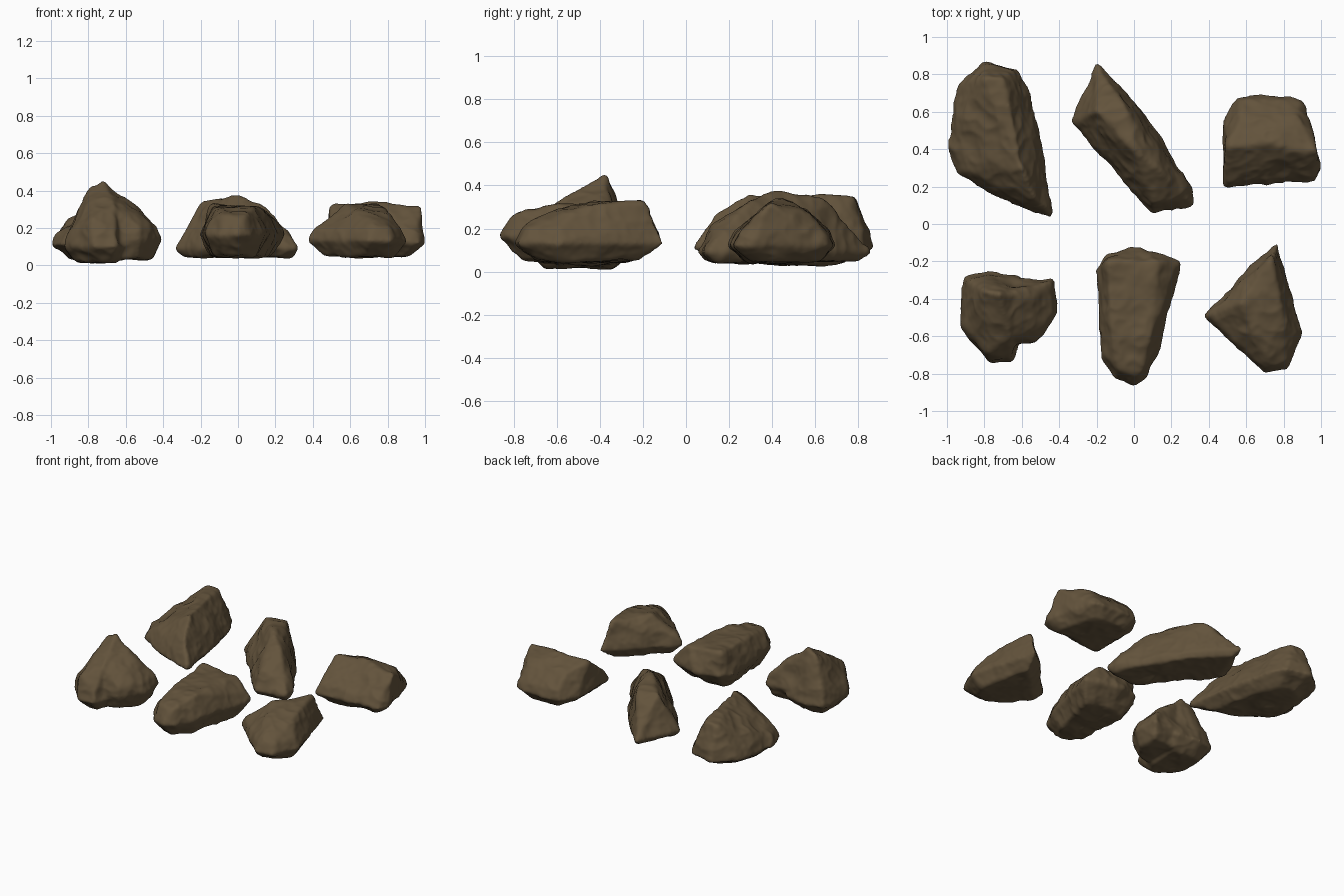
import bpy, bmesh
from mathutils import Vector, noise

cube = bpy.data.objects.get("Cube")
if cube:
    bpy.data.objects.remove(cube, do_unlink=True)

stone = bpy.data.materials.new("brown stone")
stone.use_nodes = True
stone.diffuse_color = (.125, .087, .045, 1)
stone.node_tree.nodes["Principled BSDF"].inputs["Base Color"].default_value = stone.diffuse_color


def ring(outline, size, height):
    """Copy the plan outline, shrunk about its middle, to a given height."""
    middle = sum((Vector(p) for p in outline), Vector((0, 0))) / len(outline)
    return [middle.lerp(Vector(p), size).to_3d() + Vector((0, 0, height)) for p in outline]


def chunk(outline, crest, rim, floor, base=.7):
    """Corner points of one convex chunk: underside, widest rim, shoulder and crest."""
    underside = ring(outline, base, floor)
    widest = ring(outline, 1, rim)
    shoulder = ring(outline, .9, rim + .06)
    return underside + widest + shoulder + [Vector(p) for p in crest]


def add_hull(target, points):
    """Add the convex hull of the points to the target as a closed shell."""
    hull = bmesh.new()
    for point in points:
        hull.verts.new(point)
    bmesh.ops.convex_hull(hull, input=hull.verts)
    loose = [v for v in hull.verts if not v.link_faces]
    bmesh.ops.delete(hull, geom=loose, context="VERTS")
    bmesh.ops.recalc_face_normals(hull, faces=hull.faces)
    shell = bpy.data.meshes.new("shell")
    hull.to_mesh(shell)
    hull.free()
    target.from_mesh(shell)
    bpy.data.meshes.remove(shell)


def roughen(mesh):
    """Push the surface about with broad dents, chipped ledges and fine grain."""
    moved = []
    for v in mesh.vertices:
        dent = noise.noise(v.co * 7) * .012
        chip = abs(noise.noise(v.co * 11 + Vector((5, 2, 8)))) * -.012
        grain = noise.noise(v.co * 30) * .002
        moved.append(v.co + v.normal * (dent + chip + grain + .007))
    for v, position in zip(mesh.vertices, moved):
        v.co = position


def make_rock(name, *chunks):
    """Fuse the chunks into one rock, wear its edges down and roughen it."""
    bm = bmesh.new()
    for points in chunks:
        add_hull(bm, points)
    mesh = bpy.data.meshes.new(name)
    bm.to_mesh(mesh)
    bm.free()
    mesh.materials.append(stone)
    rock = bpy.data.objects.new(name, mesh)
    bpy.context.collection.objects.link(rock)

    fuse = rock.modifiers.new("fuse", "REMESH")
    fuse.mode = "VOXEL"
    fuse.voxel_size = .011
    wear = rock.modifiers.new("wear", "SMOOTH")
    wear.factor = .5
    wear.iterations = 10
    bpy.context.view_layer.objects.active = rock
    for modifier in ("fuse", "wear"):
        bpy.ops.object.modifier_apply(modifier=modifier)

    roughen(rock.data)
    for face in rock.data.polygons:
        face.use_smooth = True


# Long ridged boulder
make_rock("back_right_boulder", chunk(
    outline=[(-1, .4), (-.94, .75), (-.8, .87), (-.63, .83), (-.57, .74),
             (-.47, .3), (-.44, .04), (-.6, .08), (-.94, .26)],
    crest=[(-.8, .78, .34), (-.7, .78, .35), (-.6, .3, .36), (-.53, .14, .27)],
    rim=.11, floor=.04, base=.65))

# Slanting slab, blunt at both ends
make_rock("back_middle_slab", chunk(
    outline=[(-.33, .55), (-.2, .86), (.05, .6), (.3, .2), (.32, .1), (.1, .05)],
    crest=[(-.2, .6, .34), (-.05, .63, .34), (0, .4, .37), (.15, .27, .31), (.25, .2, .2), (.1, .12, .22)],
    rim=.09, floor=.05, base=.88))

# Wedge with a straight crest
make_rock("back_left_wedge", chunk(
    outline=[(.48, .2), (.97, .23), (1, .3), (.9, .66), (.82, .69), (.55, .68), (.48, .55)],
    crest=[(.5, .41, .32), (.98, .39, .32), (.7, .43, .34), (.57, .57, .27), (.87, .57, .27)],
    rim=.12, floor=.05))

# Peaked rock with a lower shoulder sloping off one side
make_rock("front_right_peak", chunk(
    outline=[(-.91, -.28), (-.78, -.25), (-.6, -.29), (-.6, -.6), (-.65, -.74), (-.77, -.74), (-.93, -.55)],
    crest=[(-.8, -.36, .41), (-.72, -.37, .45), (-.66, -.4, .39), (-.66, -.6, .32), (-.78, -.69, .25)],
    rim=.1, floor=.02, base=.65), chunk(
    outline=[(-.75, -.3), (-.43, -.29), (-.41, -.47), (-.52, -.64), (-.75, -.66)],
    crest=[(-.7, -.38, .42), (-.55, -.4, .32), (-.53, -.57, .25), (-.68, -.6, .32)],
    rim=.14, floor=.04))

# Tapered block with a rounded nose
make_rock("front_middle_block", chunk(
    outline=[(-.2, -.25), (-.15, -.16), (0, -.12), (.25, -.2), (.13, -.68), (.07, -.82),
             (0, -.87), (-.1, -.83), (-.17, -.72)],
    crest=[(-.14, -.2, .32), (.13, -.2, .3), (.09, -.6, .31), (-.12, -.6, .3), (-.08, -.78, .27), (.04, -.79, .27)],
    rim=.16, floor=.05))

# Faceted rock with a pointed spur on one side
make_rock("front_left_facet", chunk(
    outline=[(.37, -.49), (.52, -.36), (.65, -.2), (.77, -.1), (.9, -.6), (.82, -.77), (.7, -.8), (.5, -.61)],
    crest=[(.57, -.43, .32), (.73, -.19, .33), (.8, -.5, .3), (.7, -.68, .26)],
    rim=.13, floor=.05))
